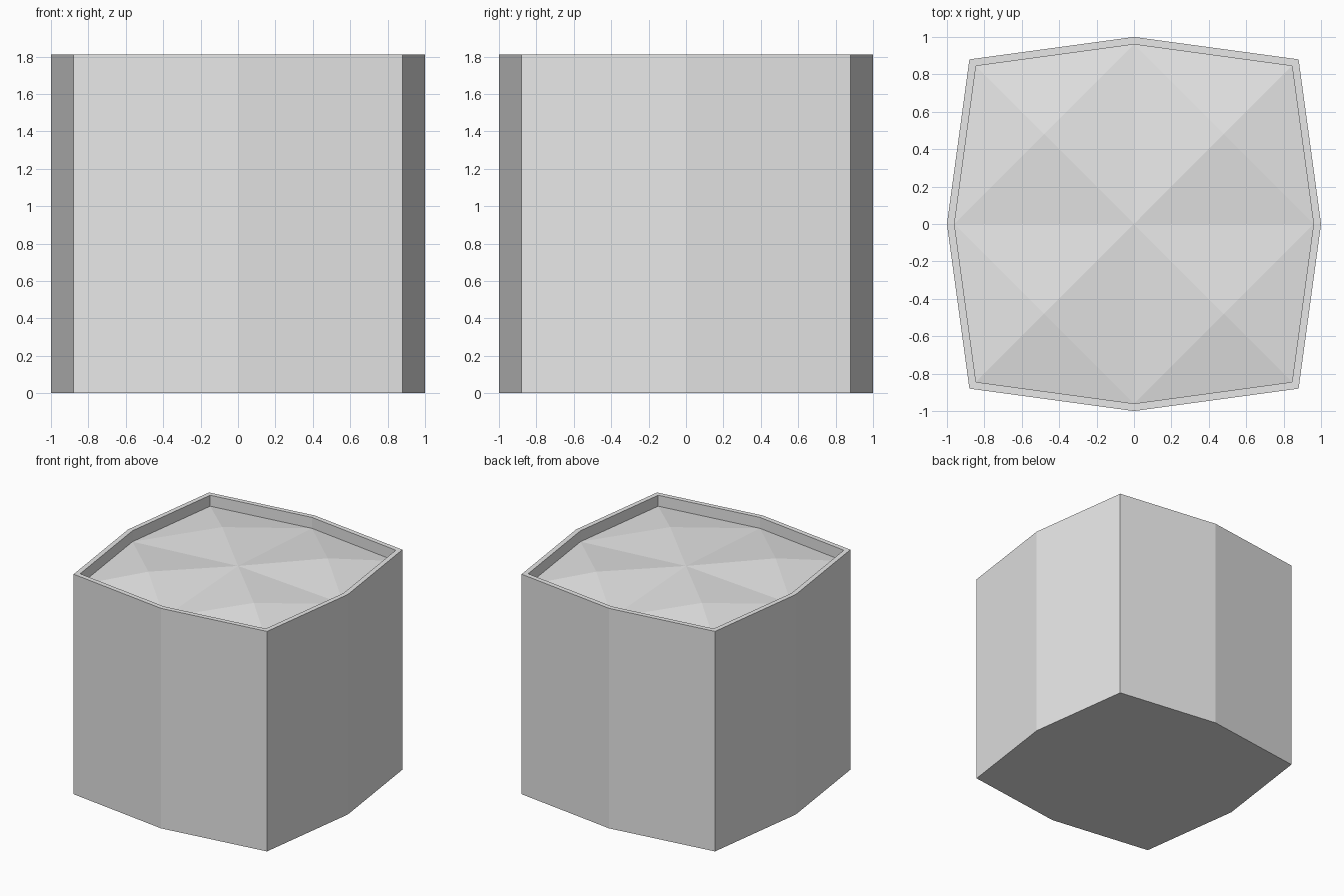
import bpy, bmesh

if "Cube" in bpy.data.objects:
    bpy.data.objects.remove(bpy.data.objects["Cube"])

H, RIM_IN, EDGE_Z, MOUND_Z, CENTRE_Z = 1.81, 0.96, 1.72, 1.785, 1.777
# bowed square outline, counter-clockwise from the right
OUTLINE = [(1, 0), (.88, .88), (0, 1), (-.88, .88),
           (-1, 0), (-.88, -.88), (0, -1), (.88, -.88)]

grey = bpy.data.materials.new("light_grey")
grey.diffuse_color = (0.8, 0.8, 0.8, 1)
grey.use_nodes = True
grey.node_tree.nodes["Principled BSDF"].inputs["Base Color"].default_value = grey.diffuse_color


def finish(bm, name):
    mesh = bpy.data.meshes.new(name)
    bm.to_mesh(mesh)
    bm.free()
    mesh.materials.append(grey)
    obj = bpy.data.objects.new(name, mesh)
    bpy.context.collection.objects.link(obj)
    return obj


def ring(bm, scale, z):
    return [bm.verts.new((x * scale, y * scale, z)) for x, y in OUTLINE]


# pot: base, outer walls, flat rim and inner lip
bm = bmesh.new()
rings = [ring(bm, 1, 0), ring(bm, 1, H), ring(bm, RIM_IN, H), ring(bm, RIM_IN, EDGE_Z)]
for low, high in zip(rings, rings[1:]):
    for i in range(8):
        j = (i + 1) % 8
        bm.faces.new((low[i], low[j], high[j], high[i]))
bm.faces.new(rings[0][::-1])
finish(bm, "pot")

# soil: four faceted mounds sloping down to the lip
bm = bmesh.new()
edge = ring(bm, RIM_IN, EDGE_Z)
centre = bm.verts.new((0, 0, CENTRE_Z))
for i in (0, 2, 4, 6):
    a, corner, b = edge[i], edge[i + 1], edge[(i + 2) % 8]
    sx, sy = (1 if corner.co.x > 0 else -1), (1 if corner.co.y > 0 else -1)
    peak = bm.verts.new((.48 * sx, .48 * sy, MOUND_Z))
    loop = [a, corner, b, centre]
    for k in range(4):
        bm.faces.new((loop[k], loop[(k + 1) % 4], peak))
finish(bm, "soil")
